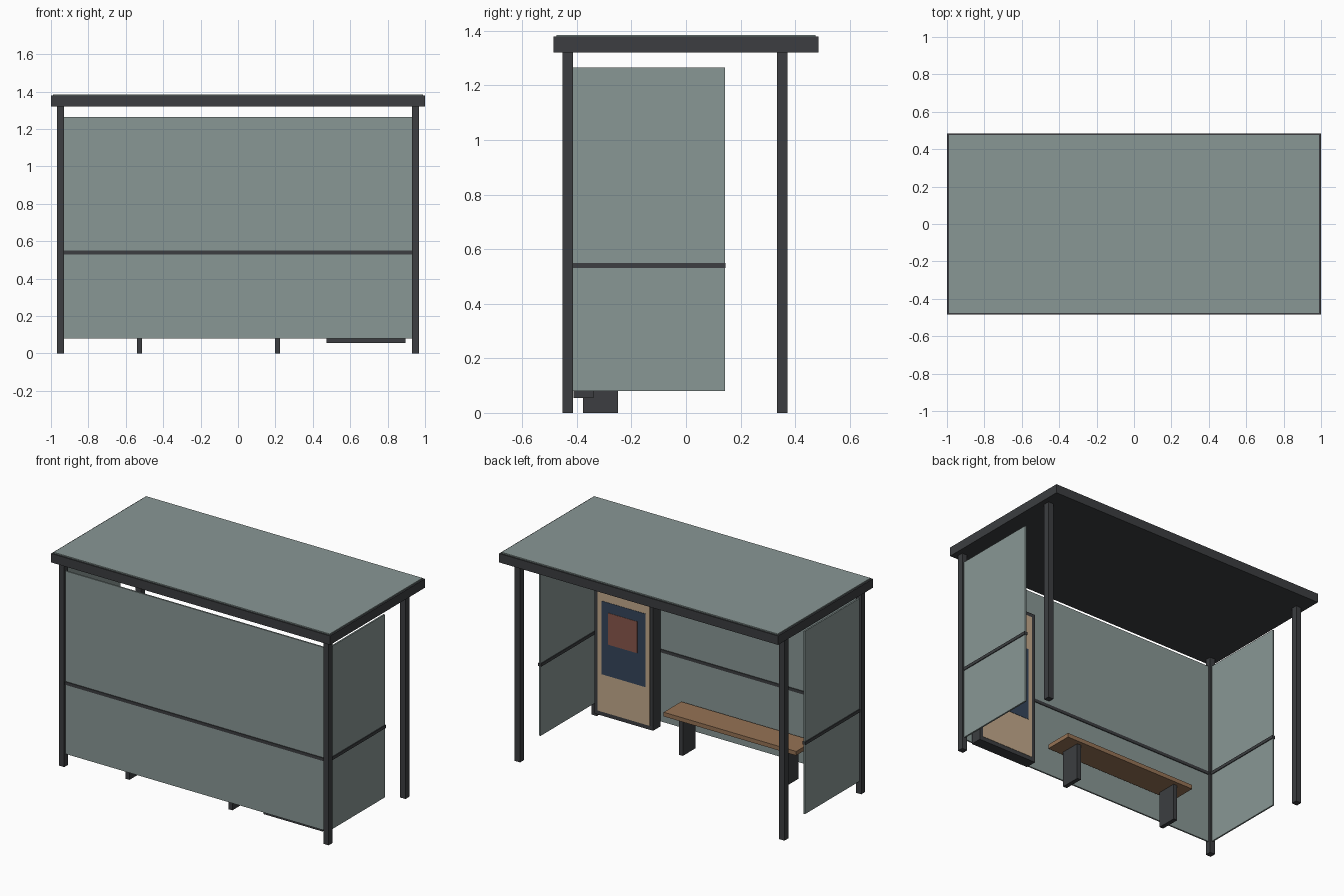
import bpy

if "Cube" in bpy.data.objects:
    bpy.data.objects.remove(bpy.data.objects["Cube"])


def material(name, r, g, b):
    m = bpy.data.materials.new(name)
    m.diffuse_color = (r, g, b, 1)
    m.use_nodes = True
    m.node_tree.nodes["Principled BSDF"].inputs["Base Color"].default_value = m.diffuse_color
    return m


METAL = material("dark_metal", 0.045, 0.048, 0.052)
GLASS = material("tinted_glass", 0.25, 0.31, 0.30)
WOOD = material("wood", 0.30, 0.17, 0.09)
PAPER = material("paper", 0.55, 0.40, 0.26)
BLUE = material("poster_blue", 0.035, 0.06, 0.105)
RED = material("poster_red", 0.25, 0.095, 0.07)


def box(name, x, y, z, mat):
    """Box from (min, max) ranges along each axis."""
    bpy.ops.mesh.primitive_cube_add(size=1, location=[sum(r) / 2 for r in (x, y, z)])
    ob = bpy.context.object
    ob.name = name
    ob.scale = [r[1] - r[0] for r in (x, y, z)]
    bpy.ops.object.transform_apply(location=False, rotation=False, scale=True)
    ob.data.materials.append(mat)
    return ob


def around(c, half):
    return (c - half, c + half)


PX, PY_FRONT, PY_BACK = 0.948, -0.433, 0.353
GLASS_Z, RAIL_Z = (0.08, 1.265), (0.53, 0.55)

# Roof frame and panel on top
box("roof_frame", (-1, 1), (-0.485, 0.485), (1.32, 1.378), METAL)
box("roof_panel", (-0.99, 0.99), (-0.475, 0.475), (1.37, 1.385), GLASS)

# Posts, side glass and side rails
for side, s in (("left", -1), ("right", 1)):
    for end, y in (("front", PY_FRONT), ("back", PY_BACK)):
        box(f"{end}_{side}_post", around(s * PX, 0.019), around(y, 0.0195), (0, 1.32), METAL)
    box(f"{side}_glass", around(s * PX, 0.005), (-0.414, 0.143), GLASS_Z, GLASS)
    box(f"{side}_rail", around(s * PX, 0.01), (-0.414, 0.145), RAIL_Z, METAL)

# Long glass wall and its rail
box("long_glass", (-0.93, 0.93), around(PY_FRONT, 0.005), GLASS_Z, GLASS)
box("long_rail", (-0.93, 0.93), around(PY_FRONT, 0.01), RAIL_Z, METAL)

# Bench
BX, BY = -0.158, -0.314
box("bench_seat", around(BX, 0.475), around(BY, 0.09), (0.234, 0.261), WOOD)
for side, s in (("left", -1), ("right", 1)):
    box(f"bench_{side}_leg", around(BX + s * 0.369, 0.0135), around(BY, 0.064), (0, 0.234), METAL)

# Poster case with layered sheets
CX, CY = 0.684, -0.339
box("poster_case", around(CX, 0.211), (-0.412, CY), (0.055, 1.052), METAL)
box("poster_sheet", around(CX, 0.187), (CY - 0.01, CY + 0.002), (0.081, 1.027), PAPER)
box("poster_blue_area", around(CX, 0.158), (CY, CY + 0.004), (0.325, 0.80), BLUE)
box("poster_red_area", around(CX + 0.004, 0.104), (CY, CY + 0.006), (0.53, 0.735), RED)
